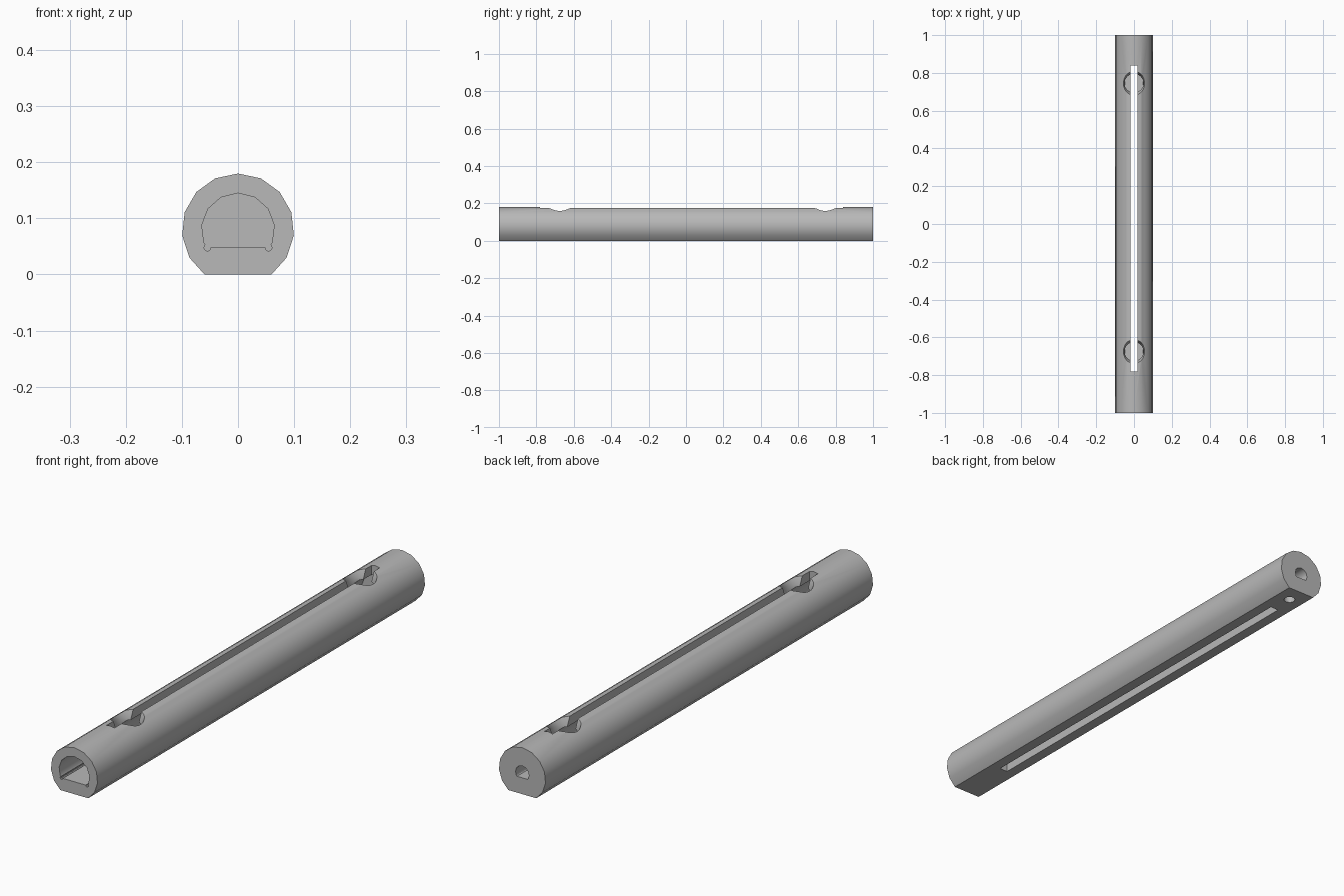
import bpy, bmesh, math
from mathutils import Matrix

cube = bpy.data.objects.get("Cube")
if cube:
    bpy.data.objects.remove(cube, do_unlink=True)

AXIS_Z = 0.08      # height of the tube's centre line
gray = bpy.data.materials.new("plain gray")
gray.use_nodes = True
gray.diffuse_color = (0.48, 0.48, 0.48, 1)
gray.node_tree.nodes["Principled BSDF"].inputs["Base Color"].default_value = gray.diffuse_color


def finish(name, bm):
    bmesh.ops.recalc_face_normals(bm, faces=bm.faces[:])
    mesh = bpy.data.meshes.new(name)
    bm.to_mesh(mesh)
    bm.free()
    mesh.materials.append(gray)
    obj = bpy.data.objects.new(name, mesh)
    bpy.context.collection.objects.link(obj)
    return obj


def d_profile(sides, radius, floor):
    """Regular polygon with a corner at the top, cut flat at floor height."""
    ring = [(radius * math.sin(math.tau * i / sides),
             AXIS_Z + radius * math.cos(math.tau * i / sides)) for i in range(sides)]
    out = []
    for (x, z), (u, w) in zip(ring, ring[1:] + ring[:1]):
        if z >= floor:
            out.append((x, z))
        if (z >= floor) != (w >= floor):
            out.append((x + (u - x) * (floor - z) / (w - z), floor))
    return out


def prism(name, profile, y0, y1):
    bm = bmesh.new()
    face = bm.faces.new([bm.verts.new((x, y0, z)) for x, z in profile])
    result = bmesh.ops.extrude_face_region(bm, geom=[face], use_keep_orig=True)
    moved = [v for v in result["geom"] if isinstance(v, bmesh.types.BMVert)]
    bmesh.ops.translate(bm, vec=(0, y1 - y0, 0), verts=moved)
    return finish(name, bm)


def upright(name, y, z0, z1, r0, r1, sides=32):
    bm = bmesh.new()
    bmesh.ops.create_cone(bm, cap_ends=True, segments=sides, radius1=r0, radius2=r1,
                          depth=z1 - z0, matrix=Matrix.Translation((0, y, (z0 + z1) / 2)))
    return finish(name, bm)


def cut(body, cutter):
    cutter.hide_render = True
    mod = body.modifiers.new(cutter.name, "BOOLEAN")
    mod.operation = "DIFFERENCE"
    mod.solver = "EXACT"
    mod.object = cutter
    with bpy.context.temp_override(object=body, active_object=body):
        bpy.ops.object.modifier_apply(modifier=mod.name)
    bpy.data.objects.remove(cutter, do_unlink=True)


# Outer body with a flat underside
body = prism("tube_body", d_profile(15, 0.1, 0), -1, 1)
bpy.context.view_layer.objects.active = body

# Long cavity open at the front, with round reliefs in its floor corners
FLOOR, END = 0.048, 0.85
cavity = d_profile(13, 0.065, FLOOR)
corner = max(x for x, z in cavity if abs(z - FLOOR) < 1e-6)
cut(body, prism("cavity", cavity, -1.1, END))
for side in (-1, 1):
    relief = [(side * corner + 0.006 * math.cos(math.tau * i / 10),
               FLOOR + 0.006 * math.sin(math.tau * i / 10)) for i in range(10)]
    cut(body, prism("corner_relief", relief, -1.1, END))

# Narrow slot through the top and bottom walls
HALF = 0.0175
cut(body, prism("slot", [(-HALF, -0.1), (HALF, -0.1), (HALF, 0.3), (-HALF, 0.3)], -0.78, 0.84))

# Round openings on top with flared rims
for y in (-0.675, 0.745):
    cut(body, upright("top_hole", y, 0.09, 0.25, 0.05, 0.05))
    cut(body, upright("top_hole_flare", y, 0.145, 0.215, 0.05, 0.079))

# Small D-shaped socket in the back end, meeting a round hole from below
cut(body, prism("back_socket", d_profile(12, 0.029, 0.063), 0.9, 1.1))
cut(body, upright("bottom_hole", 0.93, -0.1, 0.075, 0.021, 0.021, 20))

# Smooth shading with crisp edges
bpy.ops.object.select_all(action="DESELECT")
body.select_set(True)
bpy.ops.object.shade_smooth_by_angle(angle=math.radians(30))
